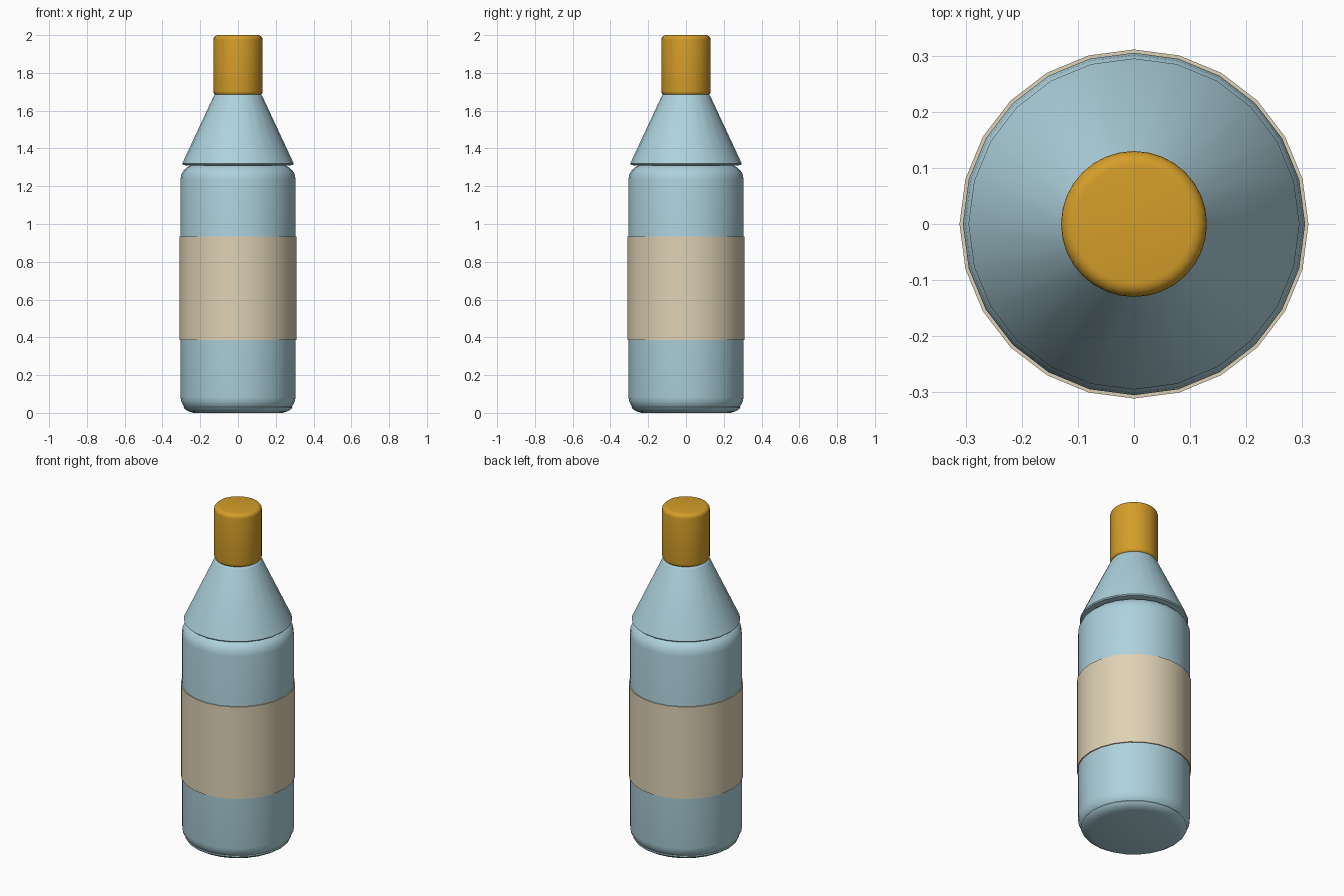
import bpy, bmesh, math

if "Cube" in bpy.data.objects:
    bpy.data.objects.remove(bpy.data.objects["Cube"])

SIDES = 24


def material(name, rgb):
    m = bpy.data.materials.new(name)
    m.diffuse_color = (*rgb, 1)
    m.use_nodes = True
    m.node_tree.nodes["Principled BSDF"].inputs["Base Color"].default_value = m.diffuse_color
    return m


blue = material("pale blue", (0.42, 0.64, 0.72))
tan = material("tan", (0.74, 0.64, 0.46))
amber = material("amber", (0.66, 0.34, 0.022))


def arc(cx, cz, r, a0, a1, n=5):
    """Points on a quarter round, angles in degrees."""
    return [(cx + r * math.cos(math.radians(a0 + (a1 - a0) * i / n)),
             cz + r * math.sin(math.radians(a0 + (a1 - a0) * i / n))) for i in range(n + 1)]


def lathe(name, profile, mat, sides=SIDES):
    """Closed solid turned from (radius, z) points listed bottom to top."""
    bm = bmesh.new()
    rings = [[bm.verts.new((r * math.cos(2 * math.pi * i / sides),
                            r * math.sin(2 * math.pi * i / sides), z))
              for i in range(sides)] for r, z in profile]
    for a, b in zip(rings, rings[1:]):
        for i in range(sides):
            j = (i + 1) % sides
            bm.faces.new((a[i], a[j], b[j], b[i]))
    bm.faces.new(rings[0][::-1])
    bm.faces.new(rings[-1])
    me = bpy.data.meshes.new(name)
    bm.to_mesh(me)
    bm.free()
    me.materials.append(mat)
    ob = bpy.data.objects.new(name, me)
    bpy.context.collection.objects.link(ob)
    bpy.ops.object.select_all(action='DESELECT')
    ob.select_set(True)
    bpy.context.view_layer.objects.active = ob
    bpy.ops.object.shade_smooth_by_angle(angle=math.radians(35))
    return ob


# Rounded body
lathe("body", arc(0.225, 0.085, 0.08, -90, 0) + arc(0.225, 1.235, 0.08, 0, 90), blue)
# Thin foot plate under the body
lathe("foot", [(0.235, 0), (0.262, 0.008), (0.282, 0.02), (0.288, 0.028), (0.284, 0.034)], blue)
# Conical shoulder with a softened lower rim
lathe("shoulder", [(0.280, 1.311), (0.290, 1.313), (0.295, 1.319), (0.291, 1.329),
                   (0.131, 1.672), (0.122, 1.685), (0.11, 1.69)], blue)
# Wrapped label
lathe("label", [(0.311, 0.385), (0.311, 0.935)], tan)
# Cap with rounded rims
lathe("cap", arc(0.108, 1.702, 0.022, -90, 0) + arc(0.105, 1.975, 0.025, 0, 90), amber, 32)
